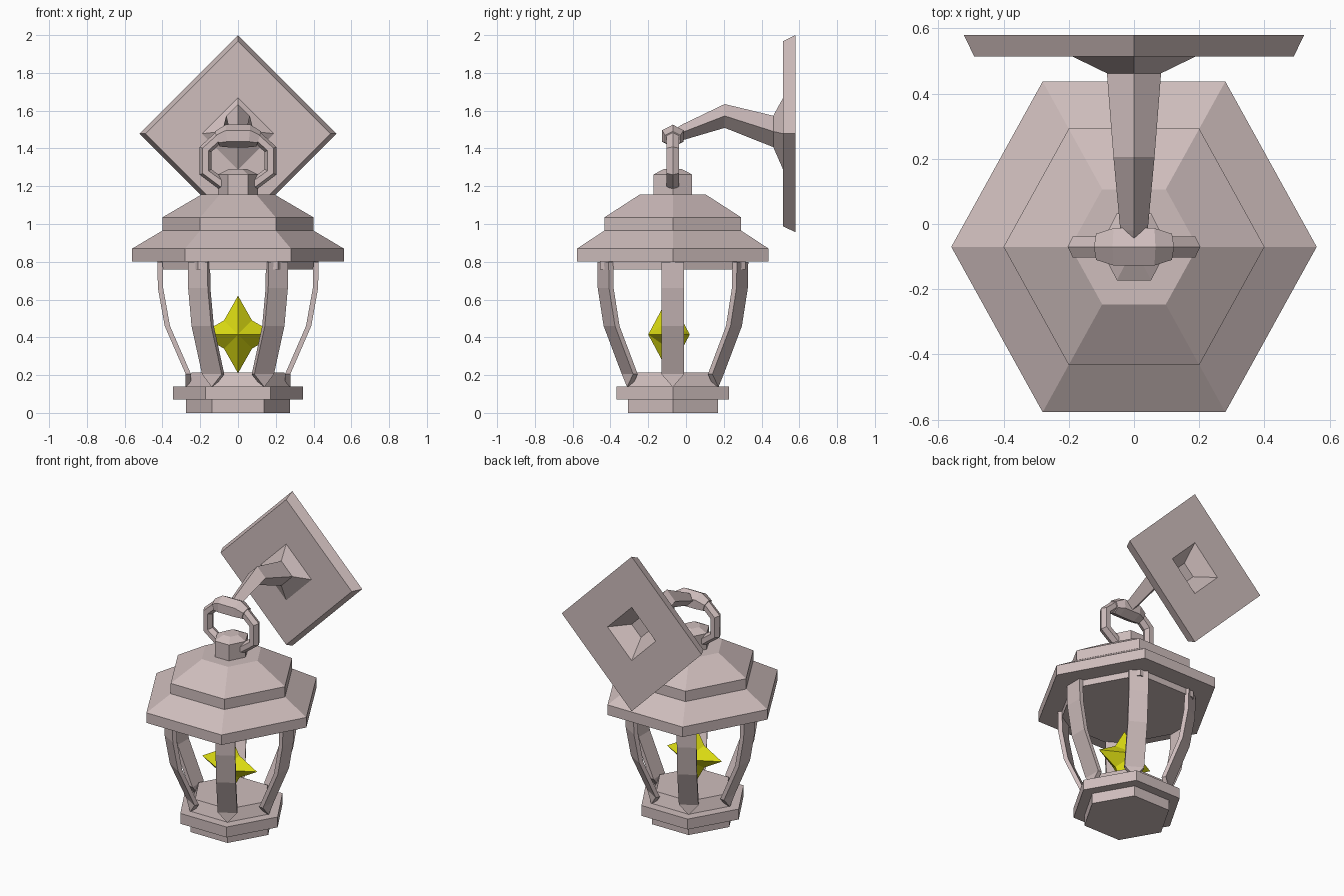
import bpy, bmesh, math
from mathutils import Vector

old = bpy.data.objects.get("Cube")
if old:
    bpy.data.objects.remove(old, do_unlink=True)

AXIS_Y = -0.07  # lantern axis


def material(name, rgb):
    m = bpy.data.materials.new(name)
    m.use_nodes = True
    m.diffuse_color = (*rgb, 1)
    m.node_tree.nodes["Principled BSDF"].inputs["Base Color"].default_value = (*rgb, 1)
    return m


metal = material("rosy grey metal", (0.62, 0.51, 0.505))
glow = material("yellow light", (0.72, 0.72, 0.006))


def finish(name, bm, mat):
    bmesh.ops.recalc_face_normals(bm, faces=bm.faces)
    mesh = bpy.data.meshes.new(name)
    bm.to_mesh(mesh)
    bm.free()
    mesh.materials.append(mat)
    ob = bpy.data.objects.new(name, mesh)
    bpy.context.collection.objects.link(ob)
    return ob


def loft(name, rings, closed=False, mat=metal):
    """Skin a row of equal-sized rings, capping the ends unless closed."""
    bm = bmesh.new()
    loops = [[bm.verts.new(p) for p in ring] for ring in rings]
    n = len(loops[0])
    pairs = list(zip(loops, loops[1:]))
    if closed:
        pairs.append((loops[-1], loops[0]))
    else:
        bm.faces.new(loops[0])
        bm.faces.new(loops[-1])
    for a, b in pairs:
        for i in range(n):
            j = (i + 1) % n
            bm.faces.new((a[i], a[j], b[j], b[i]))
    return finish(name, bm, mat)


def hex_ring(r, z, stretch):
    return [(r * math.cos(math.pi * k / 3),
             AXIS_Y + stretch * r * math.sin(math.pi * k / 3), z) for k in range(6)]


def hex_stack(name, profile, stretch=1.0):
    return loft(name, [hex_ring(r, z, stretch) for r, z in profile])


def tube(name, path, closed):
    """Six-sided tube along (x, z, radius) points in the plane of the lantern axis."""
    rings, n = [], len(path)
    for i, (x, z, r) in enumerate(path):
        a = path[i - 1] if closed or i else path[0]
        b = path[(i + 1) % n] if closed or i < n - 1 else path[-1]
        t = Vector((b[0] - a[0], 0, b[1] - a[1])).normalized()
        side = Vector((-t.z, 0, t.x))
        rings.append([Vector((x, AXIS_Y, z)) + side * r * math.cos(math.pi * k / 3)
                      + Vector((0, 1.1 * r * math.sin(math.pi * k / 3), 0)) for k in range(6)])
    return loft(name, rings, closed)


# Stepped base, roof and neck
hex_stack("base", [(0.275, 0), (0.275, 0.07), (0.345, 0.07), (0.345, 0.14),
                   (0.275, 0.14), (0.245, 0.215)])
hex_stack("roof", [(0.425, 0.76), (0.425, 0.802), (0.56, 0.802), (0.56, 0.87),
                   (0.40, 0.965), (0.40, 1.035), (0.195, 1.155)], 1.045)
hex_stack("neck", [(0.105, 1.14), (0.105, 1.262), (0.05, 1.29)], 1.13)

# Six curved posts, each narrowing to a point on the base
POST = [(0.427, 0.80, 0.06), (0.424, 0.66, 0.06), (0.388, 0.46, 0.06),
        (0.277, 0.205, 0.06), (0.279, 0.14, 0.003)]
for k in range(6):
    ang = math.pi * k / 3
    out = Vector((math.cos(ang), math.sin(ang), 0))
    tan = Vector((-out.y, out.x, 0))
    rings = []
    for r, z, w in POST:
        c = Vector((0, AXIS_Y, z))
        rings.append([c + out * q + tan * s * w
                      for q, s in ((r, -1), (r, 1), (r - 0.028, 1), (r - 0.028, -1))])
    loft(f"post_{k + 1}", rings)

# Four-pointed star light
bm = bmesh.new()
star_y, star_z = -0.09, 0.415
rim = []
for k in range(8):
    ang = math.pi * k / 4
    r = 0.105 if k % 2 else 0.205
    rim.append(bm.verts.new((r * math.cos(ang), star_y, star_z + r * math.sin(ang))))
for side in (-1, 1):
    apex = bm.verts.new((0, star_y + side * 0.11, star_z))
    for k in range(8):
        bm.faces.new((rim[k], rim[(k + 1) % 8], apex))
finish("star_light", bm, glow)

# Hanging ring with a thicker grip at the top
half = [(0.09, 1.215), (0.172, 1.275), (0.172, 1.395), (0.09, 1.47)]
loop = half + [(-x, z) for x, z in reversed(half)]
tube("hanging_ring", [(x, z, 0.034) for x, z in loop], True)
tube("ring_grip", [(-0.11, 1.45, 0.042), (-0.06, 1.466, 0.06),
                   (0.06, 1.466, 0.06), (0.11, 1.45, 0.042)], False)

# Bracket: diamond section arm, flare, wall plate and recess in its back
BRACKET = [(-0.06, 1.472, 0.03), (-0.02, 1.485, 0.042), (0.205, 1.572, 0.063),
           (0.462, 1.49, 0.083), (0.514, 1.478, 0.19), (0.514, 1.478, 0.49),
           (0.58, 1.478, 0.522), (0.58, 1.478, 0.18), (0.48, 1.487, 0.07)]
loft("wall_bracket", [[(r, y, z), (0, y, z + r), (-r, y, z), (0, y, z - r)]
                      for y, z, r in BRACKET])
